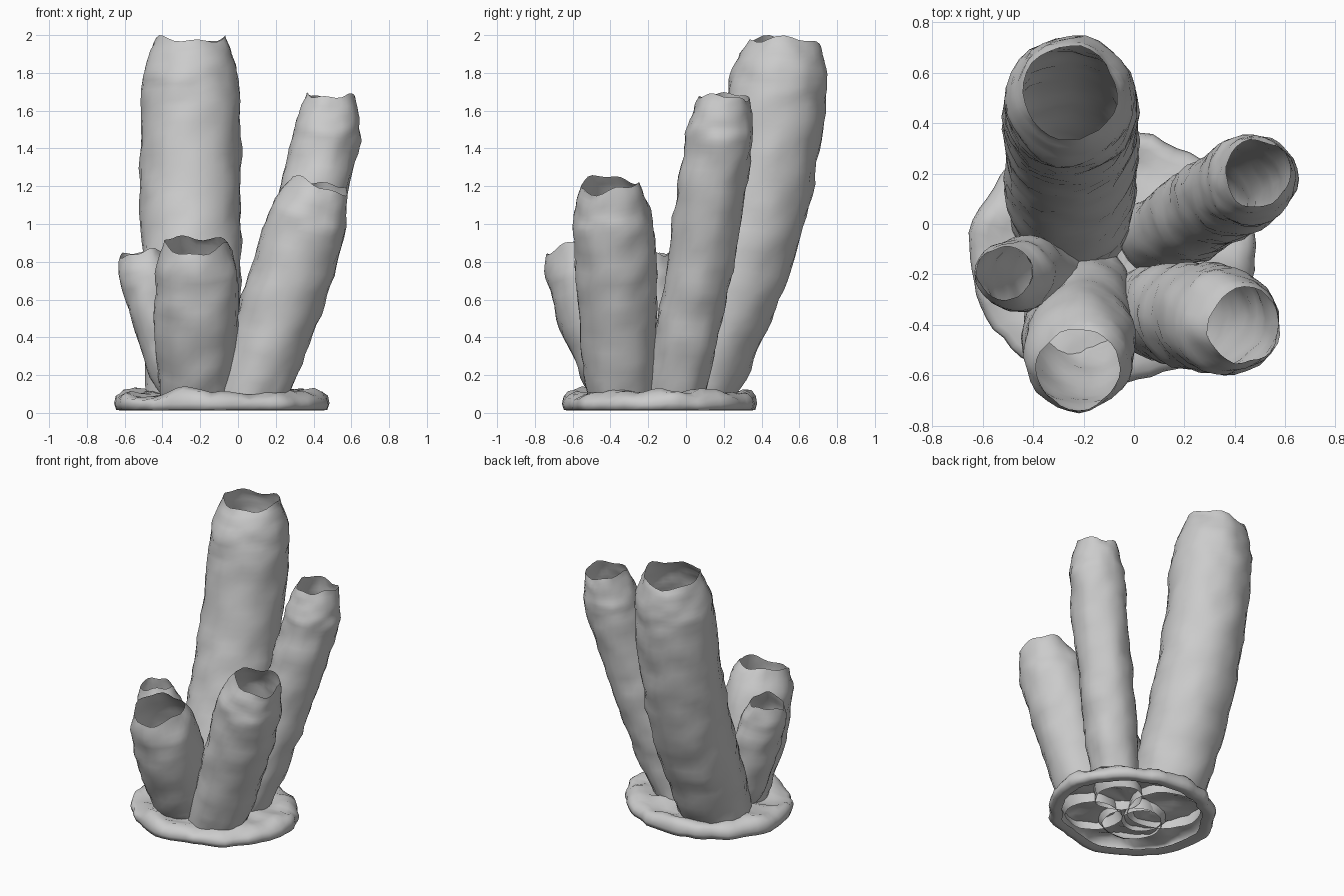
import bpy, bmesh, math
from mathutils import Vector, noise

if "Cube" in bpy.data.objects:
    bpy.data.objects.remove(bpy.data.objects["Cube"])

SEGS = 28


def finish(name, bm):
    bmesh.ops.recalc_face_normals(bm, faces=bm.faces)
    me = bpy.data.meshes.new(name)
    bm.to_mesh(me)
    bm.free()
    for p in me.polygons:
        p.use_smooth = True
    ob = bpy.data.objects.new(name, me)
    bpy.context.collection.objects.link(ob)
    return ob


def bridge(bm, rings):
    for a, b in zip(rings, rings[1:]):
        n = len(a)
        for i in range(n):
            j = (i + 1) % n
            bm.faces.new((a[i], a[j], b[j], b[i]))


def spline(pts, t):
    # Catmull-Rom through (x, y, z, radius) points
    n = len(pts) - 1
    i = min(int(t * n), n - 1)
    u = t * n - i
    p0, p1, p2, p3 = (Vector(pts[max(0, min(n, k))]) for k in (i - 1, i, i + 1, i + 2))
    return 0.5 * (2 * p1 + (p2 - p0) * u + (2 * p0 - 5 * p1 + 4 * p2 - p3) * u * u
                  + (3 * p1 - p0 - 3 * p2 + p3) * u ** 3)


def tube(name, pts, level, wave, phase):
    # level: how far the rim is turned horizontal; wave: rim scallop height
    length = pts[-1][2] - pts[0][2]
    count = int(length / 0.05) + 6
    bm = bmesh.new()
    rings = []
    for k in range(count + 1):
        t = k / count
        c = spline(pts, t)
        d = (spline(pts, min(1, t + .02)) - spline(pts, max(0, t - .02))).xyz.normalized()
        # rings lie flat at the foot so the tube sits level in the base
        d = d.lerp(Vector((0, 0, 1)), max(level, 1 - t * 5)).normalized()
        u = Vector((0, 1, 0)).cross(d).normalized()
        v = d.cross(u)
        ring = []
        for i in range(SEGS):
            a = math.tau * i / SEGS
            out = u * math.cos(a) + v * math.sin(a)
            p = c.xyz + out * c.w
            p += out * (0.016 * noise.noise(p * 7) + 0.009 * noise.noise(p * 17))
            lip = max(0, (t - .8) / .2) ** 2
            p.z += lip * wave * (math.sin(2 * a + phase) + .6 * math.sin(5 * a + 2 * phase))
            ring.append(bm.verts.new(p))
        rings.append(ring)
    bridge(bm, rings)
    return finish(name, bm)


# Five open tubes, each a path of x, y, z, radius
tube("tall_tube", [(-.25, .00, .05, .235), (-.25, .14, .40, .255), (-.25, .29, .79, .265),
                   (-.25, .40, 1.18, .265), (-.25, .47, 1.58, .262), (-.25, .495, 1.80, .25),
                   (-.255, .52, 1.97, .183)], .5, .018, 1.0)
tube("back_right_tube", [(.08, -.06, .05, .155), (.19, .00, .40, .168), (.29, .07, .75, .175),
                         (.38, .12, 1.08, .18), (.455, .17, 1.40, .18), (.475, .185, 1.54, .168),
                         (.49, .20, 1.675, .13)], .6, .013, 2.2)
tube("front_right_tube", [(.06, -.34, .05, .18), (.125, -.35, .25, .195), (.205, -.36, .50, .207),
                          (.285, -.37, .75, .217), (.355, -.385, .98, .212), (.39, -.395, 1.09, .19),
                          (.435, -.405, 1.21, .15)], .25, .016, .3)
tube("front_tube", [(-.20, -.25, .05, .195), (-.215, -.32, .20, .21), (-.218, -.41, .40, .22),
                    (-.218, -.475, .60, .225), (-.218, -.53, .76, .212), (-.22, -.575, .895, .165)],
     .15, .016, 2.0)
tube("small_left_tube", [(-.23, -.19, .05, .13), (-.32, -.195, .22, .145), (-.39, -.20, .42, .15),
                         (-.45, -.20, .62, .148), (-.482, -.20, .74, .138), (-.51, -.19, .845, .105)],
     .6, .013, 3.4)

# Lumpy encrusting base with a turned-under lip, open underneath
bm = bmesh.new()
rings = []
n = 64
for s, z in [(.84, .022), (.92, .012), (.98, .015), (1.0, .045), (.985, .075), (.94, .095), (.87, .11),
             (.77, .105), (.65, .11), (.5, .115), (.3, .115), (.12, .115)]:
    ring = []
    for i in range(n):
        a = math.tau * i / n
        dirn = Vector((math.cos(a), math.sin(a), 0))
        edge = 1 + .06 * noise.noise(dirn * 2.2) + .055 * noise.noise(dirn * 5 + Vector((0, 0, 2)))
        p = Vector((-.09 + .565 * s * edge * dirn.x, -.135 + .51 * s * edge * dirn.y, z))
        lump = noise.noise(p * 6 + Vector((3, 1, 0))) * .05 + noise.noise(p * 13) * .02
        p.z = max(0, p.z + lump * min(1, z / .1) ** 2)
        ring.append(bm.verts.new(p))
    rings.append(ring)
bridge(bm, rings)
bm.faces.new(rings[-1])
finish("base", bm)
